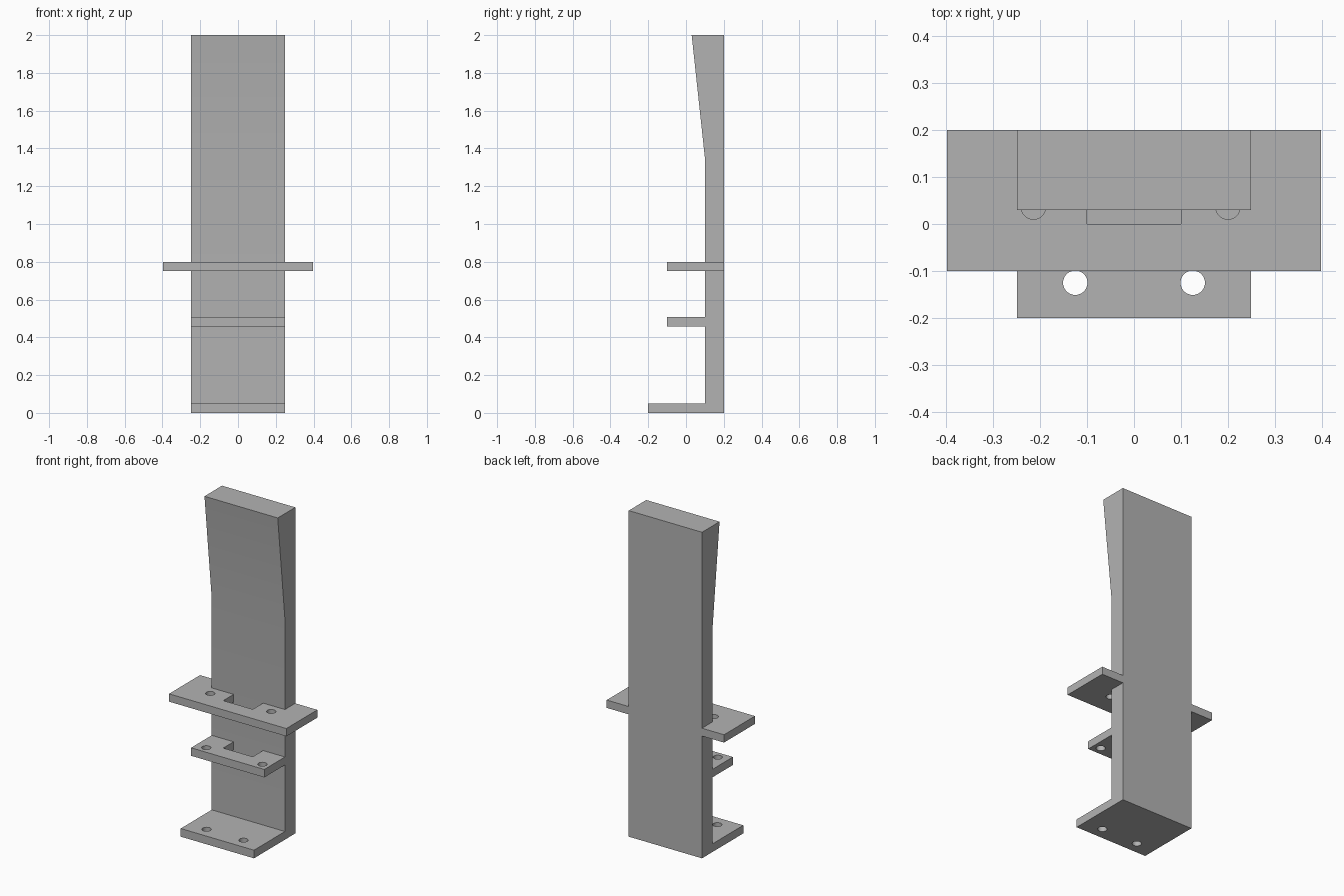
import bpy, bmesh, math
from mathutils import Vector

cube = bpy.data.objects.get("Cube")
if cube:
    bpy.data.objects.remove(cube, do_unlink=True)

grey = bpy.data.materials.new("plain grey")
grey.use_nodes = True
grey.diffuse_color = (0.45, 0.45, 0.45, 1)
grey.node_tree.nodes["Principled BSDF"].inputs["Base Color"].default_value = grey.diffuse_color

HALF = 0.2485      # half width of the post
HOLE = 0.026       # bolt hole radius


def prism(name, points, direction):
    """Extrude a closed planar outline along a direction."""
    bm = bmesh.new()
    face = bm.faces.new([bm.verts.new(p) for p in points])
    ext = bmesh.ops.extrude_face_region(bm, geom=[face])
    moved = [g for g in ext["geom"] if isinstance(g, bmesh.types.BMVert)]
    bmesh.ops.translate(bm, verts=moved, vec=Vector(direction))
    bmesh.ops.recalc_face_normals(bm, faces=bm.faces)
    mesh = bpy.data.meshes.new(name)
    bm.to_mesh(mesh)
    bm.free()
    mesh.materials.append(grey)
    obj = bpy.data.objects.new(name, mesh)
    bpy.context.collection.objects.link(obj)
    return obj


def activate(obj):
    bpy.ops.object.select_all(action='DESELECT')
    obj.select_set(True)
    bpy.context.view_layer.objects.active = obj


def drill(obj, centres, z):
    """Cut vertical bolt holes."""
    for x, y in centres:
        bpy.ops.mesh.primitive_cylinder_add(vertices=32, radius=HOLE, depth=0.2, location=(x, y, z))
        cutter = bpy.context.object
        cutter.hide_render = True
        cutter.data.materials.append(grey)
        mod = obj.modifiers.new("hole", 'BOOLEAN')
        mod.operation, mod.solver, mod.object = 'DIFFERENCE', 'EXACT', cutter
        activate(obj)
        bpy.ops.object.modifier_apply(modifier=mod.name)
        bpy.data.objects.remove(cutter, do_unlink=True)


def finish(obj):
    activate(obj)
    bpy.ops.object.shade_smooth_by_angle(angle=math.radians(30))


def mirrored(half):
    """Complete an outline from its +x half, listed front to back."""
    return half + [(-x, y) for x, y in reversed(half)]


# Post with flared top and foot, one side profile
profile = [(0.2, 0), (0.2, 2), (0.03, 2), (0.1, 1.35), (0.1, 0.05), (-0.2, 0.05), (-0.2, 0)]
post = prism("post_and_foot", [(-HALF, y, z) for y, z in profile], (2 * HALF, 0, 0))
drill(post, [(-0.125, -0.125), (0.125, -0.125)], 0.03)
finish(post)

# Notched small shelf
notch = [(0.1, 0.1), (0.1, 0)]
outline = mirrored([(HALF, -0.1), (HALF, 0.1)] + notch)
shelf = prism("lower_shelf", [(x, y, 0.458) for x, y in outline], (0, 0, 0.049))
drill(shelf, [(-0.18, -0.05), (0.2, -0.05)], 0.48)
finish(shelf)

# Wide notched shelf wrapping the sides of the post
outline = mirrored([(0.398, -0.1), (0.398, 0.2), (HALF, 0.2), (HALF, 0.1)] + notch)
wide = prism("wide_shelf", [(x, y, 0.75) for x, y in outline], (0, 0, 0.048))
drill(wide, [(-0.214, 0.036), (0.2, 0.036)], 0.77)
finish(wide)
